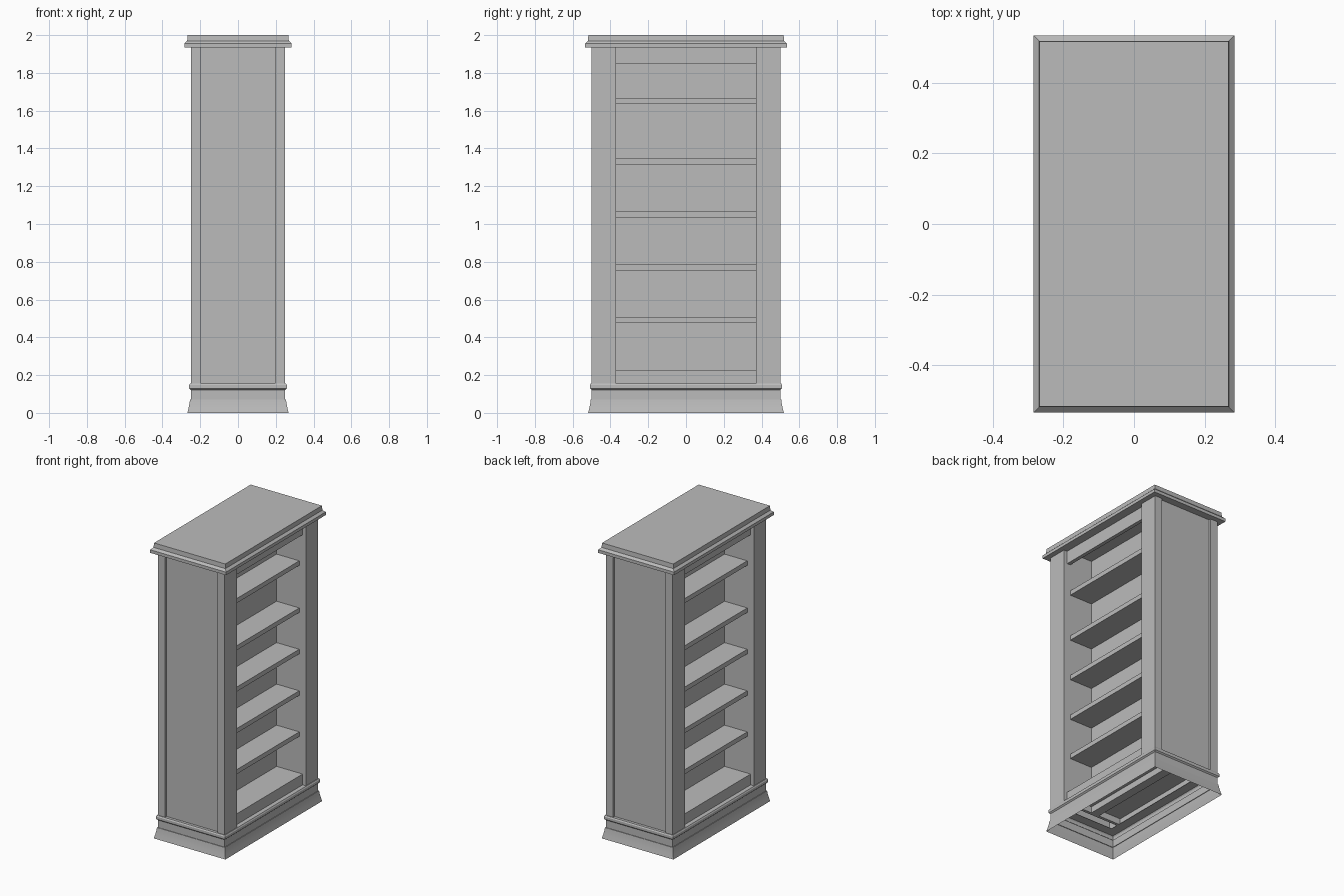
import bpy
import bmesh
import math

cube = bpy.data.objects.get("Cube")
if cube:
    bpy.data.objects.remove(cube, do_unlink=True)

grey = bpy.data.materials.new("grey_paint")
grey.use_nodes = True
COLOUR = (0.5, 0.5, 0.5, 1)
grey.diffuse_color = COLOUR
grey.node_tree.nodes["Principled BSDF"].inputs["Base Color"].default_value = COLOUR

HX, HY = 0.25, 0.5          # half width and half length of the carcass
OPEN_Y = 0.37               # half width of each shelf opening
FACE_X = 0.20               # back of the corner stiles
BACK_X = 0.03               # half thickness of the central divider
LOW, HIGH = 0.155, 1.935    # top of plinth, underside of cornice


def finish(name, bm):
    bmesh.ops.recalc_face_normals(bm, faces=bm.faces)
    mesh = bpy.data.meshes.new(name)
    bm.to_mesh(mesh)
    bm.free()
    mesh.materials.append(grey)
    obj = bpy.data.objects.new(name, mesh)
    bpy.context.collection.objects.link(obj)
    return obj


def box(name, x, y, z):
    """Box from (low, high) ranges on each axis."""
    bm = bmesh.new()
    bmesh.ops.create_cube(bm, size=1)
    for v in bm.verts:
        for axis, (low, high) in enumerate((x, y, z)):
            v.co[axis] = low if v.co[axis] < 0 else high
    return finish(name, bm)


def moulding(name, profile, capped):
    """Sweep an (outward offset, height) profile round the carcass."""
    bm = bmesh.new()
    rings = []
    for out, z in profile:
        x, y = HX + out, HY + out
        rings.append([bm.verts.new(p) for p in
                      ((x, y, z), (-x, y, z), (-x, -y, z), (x, -y, z))])
    for a, b in zip(rings, rings[1:]):
        for i in range(4):
            j = (i + 1) % 4
            bm.faces.new((a[i], a[j], b[j], b[i]))
    if capped:
        bm.faces.new(rings[0])
        bm.faces.new(rings[-1])
    obj = finish(name, bm)
    bpy.ops.object.select_all(action='DESELECT')
    obj.select_set(True)
    bpy.context.view_layer.objects.active = obj
    bpy.ops.object.shade_smooth_by_angle(angle=math.radians(25))
    return obj


# Hollow flared plinth with a bead on top
moulding("plinth", [(0.018, 0), (0.012, 0.025), (0.007, 0.05), (0.004, 0.072),
                    (0, 0.072), (0, 0.122), (0.009, 0.13), (0.009, 0.147),
                    (0.004, LOW), (-0.06, LOW)], False)

# Stepped cornice
moulding("cornice", [(-0.02, HIGH), (0.034, HIGH), (0.034, 1.956),
                     (0.019, 1.97), (0.017, 2)], True)


def span(sign, a, b):
    return tuple(sorted((sign * a, sign * b)))


# Corner stiles
for sx, side in ((1, "left"), (-1, "right")):
    for sy, end in ((-1, "front"), (1, "back")):
        box(f"{end}_{side}_stile", span(sx, FACE_X - 0.005, HX),
            span(sy, OPEN_Y, HY), (LOW, HIGH))

# Recessed end panels and inner walls
for sy, end in ((-1, "front"), (1, "back")):
    box(f"{end}_end_panel", (-FACE_X, FACE_X), span(sy, 0.465, 0.485), (LOW, HIGH))
    box(f"{end}_inner_wall", (-FACE_X, FACE_X),
        span(sy, OPEN_Y, OPEN_Y + 0.02), (LOW, HIGH))

# Central divider
box("central_divider", (-BACK_X, BACK_X), (-OPEN_Y, OPEN_Y), (LOW, HIGH))

# Shelves and rails on both open sides
SHELF_TOPS = (0.228, 0.507, 0.785, 1.066, 1.346, 1.665)
ACROSS = (-OPEN_Y, OPEN_Y)
for sx, side in ((1, "left"), (-1, "right")):
    for n, top in enumerate(SHELF_TOPS):
        box(f"{side}_shelf_{n + 1}", span(sx, BACK_X, FACE_X), ACROSS,
            (top - 0.031, top))
    box(f"{side}_bottom_rail", span(sx, FACE_X, 0.225), ACROSS, (LOW, SHELF_TOPS[0]))
    box(f"{side}_top_rail", span(sx, FACE_X, 0.225), ACROSS, (1.848, HIGH))
